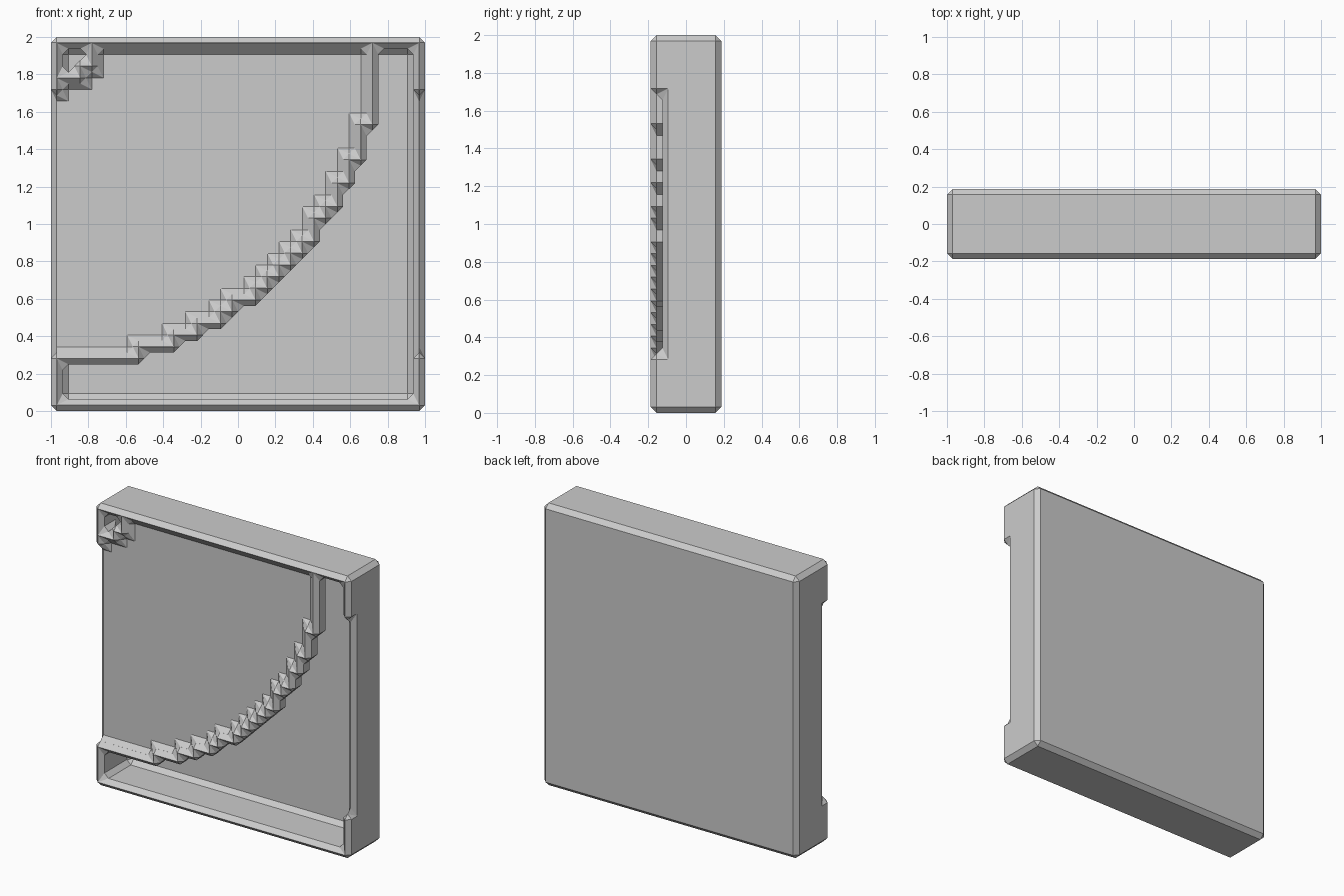
import bpy
import bmesh

if "Cube" in bpy.data.objects:
    bpy.data.objects.remove(bpy.data.objects["Cube"], do_unlink=True)

N, DEPTH = 32, 6          # cells across / up, and front to back
U = 2 / N                 # cell size
LAST = N - 1

# Lowest cover-plate row in each column: a stepped arc sweeping up to the right
steps = [(8, 4), (3, 5), (2, 6), (2, 7), (1, 8), (2, 9), (1, 10), (1, 11), (1, 12),
         (1, 13), (1, 14), (1, 16), (1, 17), (1, 19), (1, 21), (1, 24)]
arc = [row for count, row in steps for _ in range(count)]
corner_hole = {(1, LAST - 2), (1, LAST - 1), (2, LAST - 1)}


def is_border(i, k):
    return i in (0, LAST) or k in (0, LAST)


def is_plate(i, k):
    return i < len(arc) and k >= arc[i] and (i, k) not in corner_hole


def is_rib(i, k):
    """Plate cells that touch an opening carry a raised lip."""
    return is_plate(i, k) and any(
        not is_border(i + a, k + b) and not is_plate(i + a, k + b)
        for a in (-1, 0, 1) for b in (-1, 0, 1)
        if 0 <= i + a < N and 0 <= k + b < N)


def is_raised(i, k):
    if k in (0, LAST):
        return True
    if i in (0, LAST):                      # side rims dip in the middle
        return k < 5 or k >= N - 5
    return is_rib(i, k)


def is_solid(i, j, k):
    if not (0 <= i < N and 0 <= j < DEPTH and 0 <= k < N):
        return False
    if j == DEPTH - 1:                      # back panel
        return True
    if j == 0:                              # raised rim and lip
        return is_raised(i, k)
    if j == 1:                              # cover plate
        return is_border(i, k) or is_plate(i, k)
    return is_border(i, k)                  # hollow between the walls


# Outer skin of the filled cells
bm = bmesh.new()
verts = {}


def corner(p):
    if p not in verts:
        verts[p] = bm.verts.new(((p[0] - N / 2) * U, (p[1] - DEPTH / 2) * U, p[2] * U))
    return verts[p]


for i in range(N):
    for j in range(DEPTH):
        for k in range(N):
            if not is_solid(i, j, k):
                continue
            for axis in range(3):
                for side in (0, 1):
                    near = [i, j, k]
                    near[axis] += 2 * side - 1
                    if is_solid(*near):
                        continue
                    quad = []
                    for a, b in ((0, 0), (1, 0), (1, 1), (0, 1)):
                        p = [i, j, k]
                        p[axis] += side
                        p[(axis + 1) % 3] += a
                        p[(axis + 2) % 3] += b
                        quad.append(corner(tuple(p)))
                    bm.faces.new(quad if side else quad[::-1])

mesh = bpy.data.meshes.new("hollow_panel")
bm.to_mesh(mesh)
bm.free()
panel = bpy.data.objects.new("hollow_panel", mesh)
bpy.context.collection.objects.link(panel)

# Half-cell chamfer turns the steps into diagonals, then flat areas are merged
bevel = panel.modifiers.new("chamfer", 'BEVEL')
bevel.width = U * 0.495
bevel.segments = 1
bevel.limit_method = 'ANGLE'
bevel.use_clamp_overlap = False
merge = panel.modifiers.new("merge_flats", 'DECIMATE')
merge.decimate_type = 'DISSOLVE'
merge.angle_limit = 0.01

# Single grey finish
grey = bpy.data.materials.new("light_grey")
grey.use_nodes = True
colour = (0.6, 0.6, 0.6, 1)
grey.diffuse_color = colour
grey.node_tree.nodes["Principled BSDF"].inputs["Base Color"].default_value = colour
mesh.materials.append(grey)
